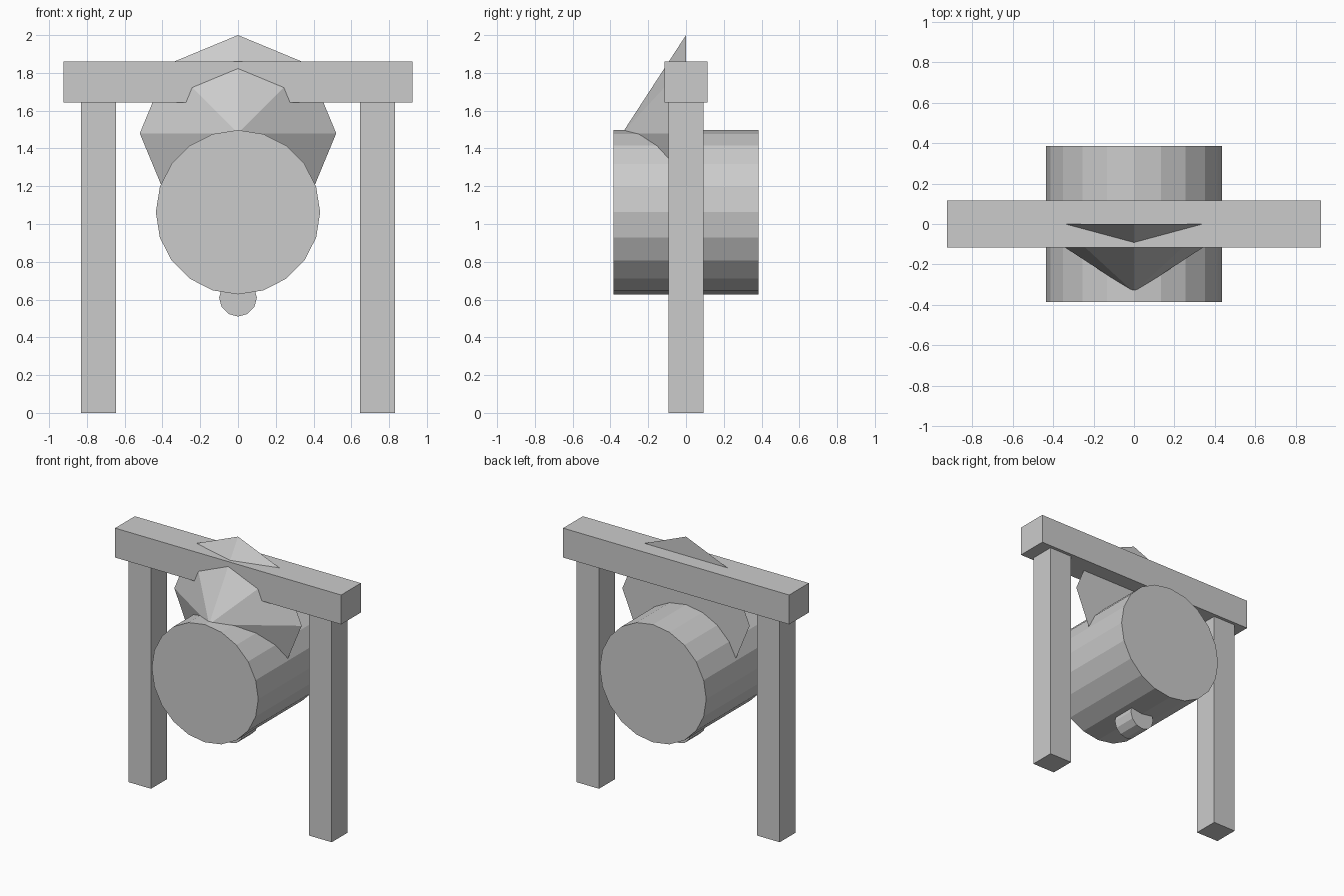
import bpy
from math import pi

if "Cube" in bpy.data.objects:
    bpy.data.objects.remove(bpy.data.objects["Cube"])

grey = bpy.data.materials.new("light_grey")
grey.diffuse_color = (0.6, 0.6, 0.6, 1)
grey.use_nodes = True
grey.node_tree.nodes["Principled BSDF"].inputs["Base Color"].default_value = grey.diffuse_color


def finish(name):
    ob = bpy.context.object
    ob.name = name
    ob.data.materials.append(grey)
    return ob


def box(name, center, size):
    bpy.ops.mesh.primitive_cube_add(size=1, location=center)
    ob = finish(name)
    ob.scale = size
    bpy.ops.object.transform_apply(location=False, rotation=False, scale=True)


def drum(name, z, radius, length, sides):
    # flat-shaded cylinder lying along y
    bpy.ops.mesh.primitive_cylinder_add(vertices=sides, radius=radius, depth=length,
                                        location=(0, 0, z), rotation=(pi / 2, 0, 0))
    finish(name)


# frame: two posts carrying a crossbeam
for side, label in ((-1, "left"), (1, "right")):
    box(label + "_post", (side * 0.738, 0, 0.8215), (0.184, 0.184, 1.643))
box("crossbeam", (0, 0, 1.751), (1.847, 0.23, 0.217))

# hanging body and the small clapper below it
drum("bell_body", 1.0625, 0.435, 0.77, 20)
drum("clapper", 0.61, 0.1, 0.172, 12)

# eight-sided cone with its tip facing the front
bpy.ops.mesh.primitive_cone_add(vertices=8, radius1=0.52, radius2=0, depth=0.338,
                                location=(0, -0.169, 1.48), rotation=(pi / 2, 0, 0))
finish("crown_cone")
